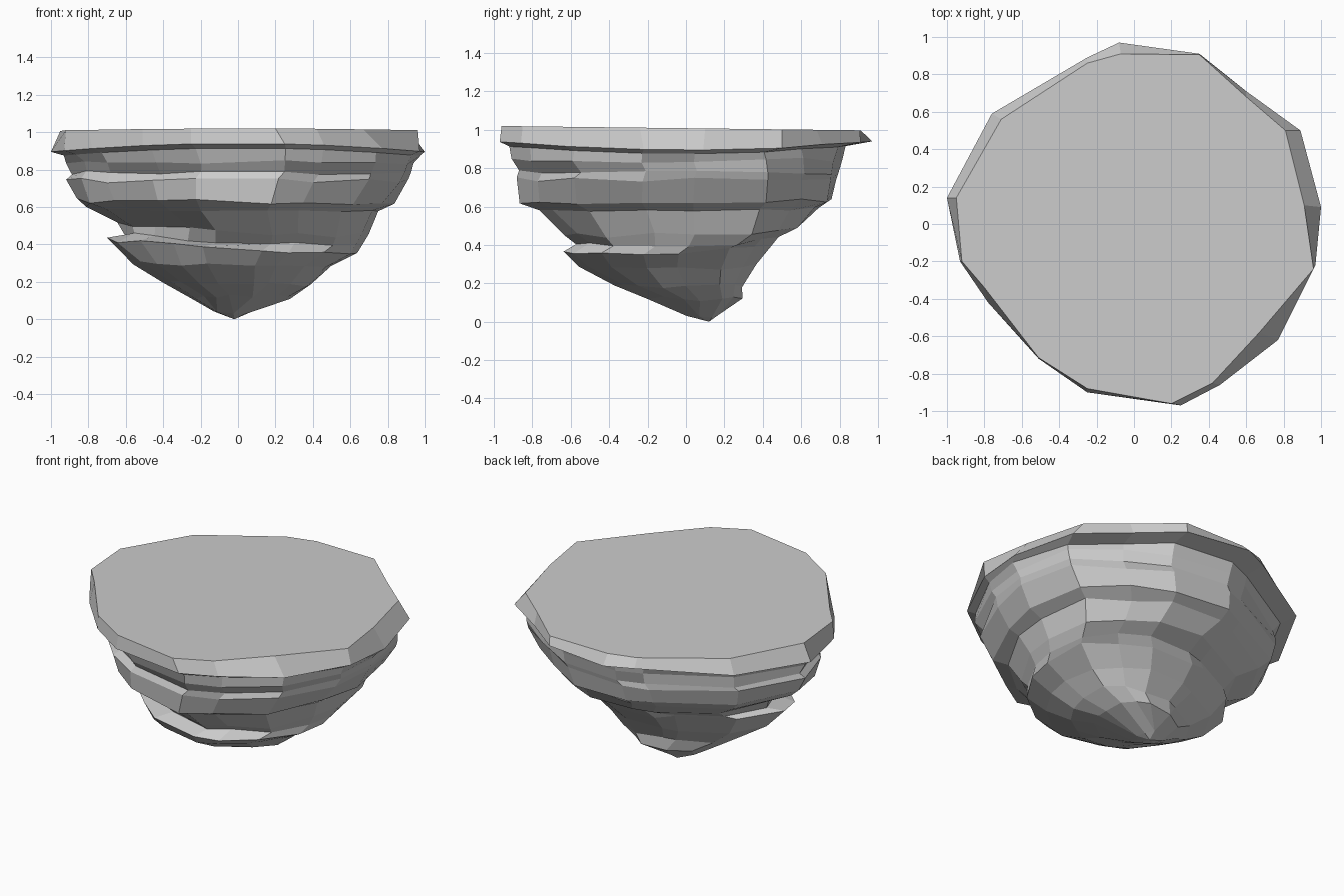
import bpy, bmesh, math, random

if "Cube" in bpy.data.objects:
    bpy.data.objects.remove(bpy.data.objects["Cube"])

random.seed(11)

# Rim outline seen from above: widest edge, and the inset top edge
RIM = [(-.08, .97), (.35, .91), (.60, .71), (.89, .50), (1.0, .09), (.97, -.22), (.77, -.62),
       (.46, -.86), (.25, -.97), (-.25, -.90), (-.51, -.72), (-.78, -.42), (-.93, -.20),
       (-1.0, .14), (-.76, .59), (-.25, .89)]
TOP = [(-.07, .91), (.35, .905), (.60, .68), (.81, .50), (.91, .10), (.96, -.24), (.67, -.58),
       (.42, -.85), (.20, -.96), (-.25, -.88), (-.51, -.715), (-.80, -.34), (-.92, -.20),
       (-.95, .14), (-.71, .56), (-.25, .86)]

# Rock strata going down: z, x min, x max, y min, y max,
# then the extra push towards the back right and the front left corners
STRATA = [
    (.915, -.95, .97, -.93, .86, .00, -.02),
    (.84, -.91, .94, -.92, .84, .02, -.04),
    (.78, -.90, .93, -.88, .83, .04, -.05),
    (.74, -.93, .90, -.90, .82, .05, -.05),
    (.63, -.88, .81, -.89, .79, .08, -.07),
    (.58, -.80, .73, -.79, .71, .08, -.10),
    (.48, -.64, .68, -.66, .61, .09, -.09),
    (.43, -.62, .65, -.58, .49, .08, -.07),
    (.395, -.69, .62, -.66, .46, .08, -.04),
    (.29, -.56, .48, -.57, .37, .08, -.01),
    (.19, -.39, .37, -.38, .29, .09, .00),
    (.12, -.24, .27, -.21, .30, .03, .00),
    (.03, -.13, .04, .00, .18, .00, .00),
]


def add_ring(bm, points):
    return [bm.verts.new(p) for p in points]


def bridge(bm, upper, lower):
    n = len(upper)
    for i in range(n):
        j = (i + 1) % n
        bm.faces.new((upper[i], upper[j], lower[j], lower[i]))


bm = bmesh.new()

# Flat top, dropping slightly towards the back
top = add_ring(bm, [(x, y, 1.008 - .012 * y) for x, y in TOP])
bm.faces.new(top)

# Overhanging rim, lowest at the two sides
rim = add_ring(bm, [(x, y, .94 - .045 * x * x) for x, y in RIM])
bridge(bm, top, rim)

# Uneven strata, tilted most around the middle ledge
above = rim
for k, (z, x0, x1, y0, y1, back_right, front_left) in enumerate(STRATA):
    cx, cy, hx, hy = (x0 + x1) / 2, (y0 + y1) / 2, (x1 - x0) / 2, (y1 - y0) / 2
    tilt = math.exp(-((z - .4) / .15) ** 2)
    points = []
    for px, py in RIM:
        # Corner lobe: +1 at the back right, -1 at the front left
        lobe = (px + py) / math.sqrt(2) / math.hypot(px, py)
        push = (back_right if lobe > 0 else -front_left) * lobe ** 6 * .7071
        s = 1 + random.uniform(-.02, .02)
        x, y = cx + px * hx * s + push, cy + py * hy * s + push
        dz = tilt * (.03 * y - .05 * x) + random.uniform(-.014, .014)
        if k == 0:
            dz = -.04 * px * px
        points.append((x, y, max(.015, z + dz)))
    ring = add_ring(bm, points)
    bridge(bm, above, ring)
    above = ring

# Pointed foot
tip = bm.verts.new((-.02, .12, 0))
for i in range(len(above)):
    bm.faces.new((above[i], above[(i + 1) % len(above)], tip))

# Merge the crowded small facets near the foot
low = [v for v in bm.verts if 0 < v.co.z < .3]
bmesh.ops.remove_doubles(bm, verts=low, dist=.06)
bmesh.ops.recalc_face_normals(bm, faces=bm.faces[:])

mesh = bpy.data.meshes.new("floating_rock")
bm.to_mesh(mesh)
bm.free()
rock = bpy.data.objects.new("floating_rock", mesh)
bpy.context.collection.objects.link(rock)
